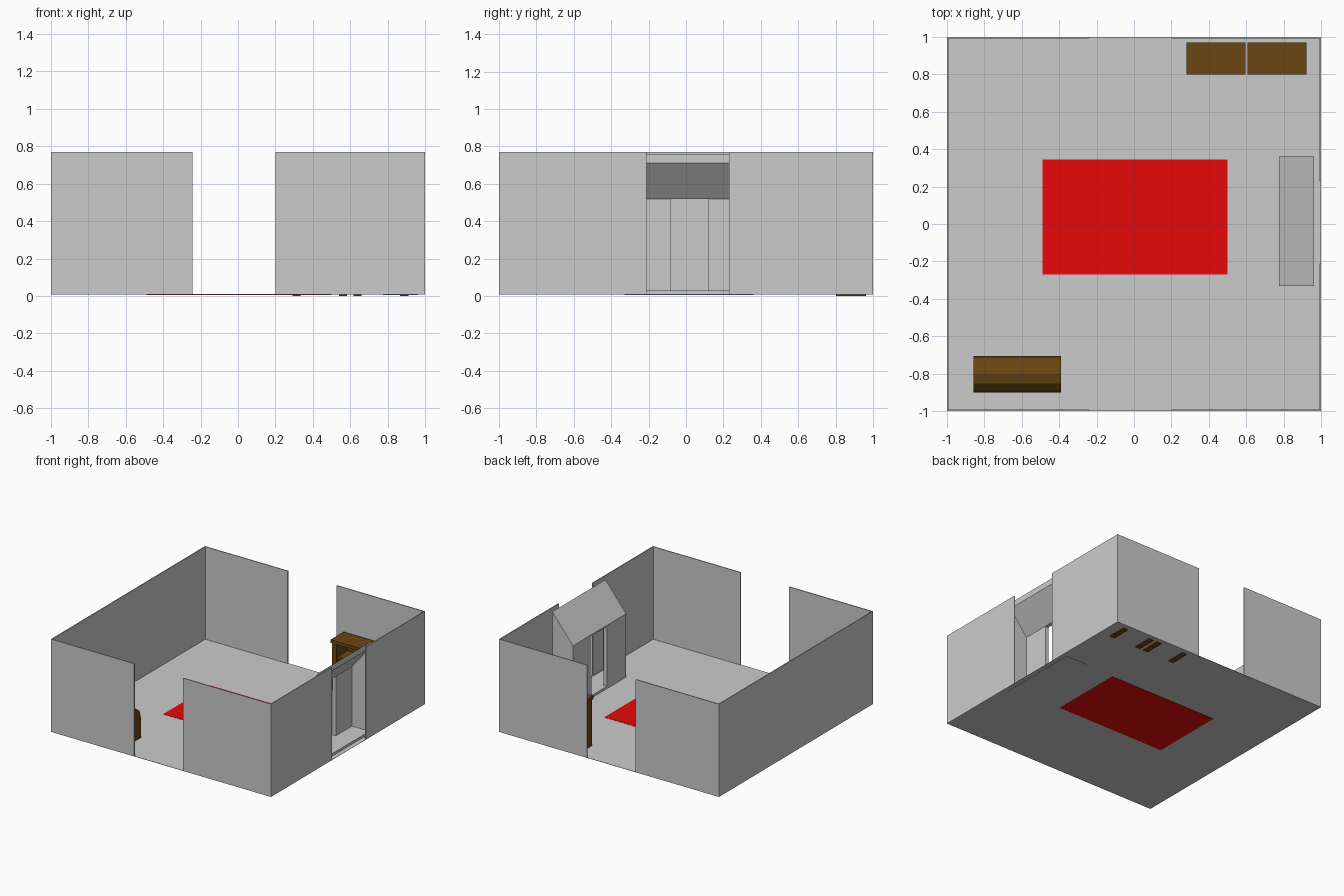
import bpy, bmesh, math

if "Cube" in bpy.data.objects:
    bpy.data.objects.remove(bpy.data.objects["Cube"])

def material(name, rgb):
    m = bpy.data.materials.new(name)
    m.diffuse_color = (*rgb, 1)
    m.use_nodes = True
    m.node_tree.nodes["Principled BSDF"].inputs["Base Color"].default_value = m.diffuse_color
    return m

RED = material("red_cloth", (0.8, 0.003, 0.003))
BROWN = material("brown_wood", (0.144, 0.062, 0.006))

def prism(name, profile, axis, a, b, mat=None):
    """Extrude a 2D profile along x, y or z from a to b."""
    def place(p, t):
        return {"x": (t, p[0], p[1]), "y": (p[0], t, p[1]), "z": (p[0], p[1], t)}[axis]
    bm = bmesh.new()
    lo = [bm.verts.new(place(p, a)) for p in profile]
    hi = [bm.verts.new(place(p, b)) for p in profile]
    n = len(profile)
    bm.faces.new(lo)
    bm.faces.new(hi)
    for i in range(n):
        j = (i + 1) % n
        bm.faces.new((lo[i], lo[j], hi[j], hi[i]))
    bmesh.ops.recalc_face_normals(bm, faces=bm.faces)
    me = bpy.data.meshes.new(name)
    bm.to_mesh(me)
    bm.free()
    ob = bpy.data.objects.new(name, me)
    bpy.context.collection.objects.link(ob)
    if mat:
        me.materials.append(mat)
    return ob

def box(name, x0, x1, y0, y1, z0, z1, mat=None):
    return prism(name, [(x0, y0), (x1, y0), (x1, y1), (x0, y1)], "z", z0, z1, mat)

def cut(ob, cutter):
    m = ob.modifiers.new("cut", "BOOLEAN")
    m.operation, m.solver, m.object = "DIFFERENCE", "EXACT", cutter
    cutter.hide_render = True
    cutter.hide_set(True)

FLOOR, TOP, T = 0.01, 0.77, 0.008

# floor and rug
box("floor", -1, 1, -1, 1, FLOOR - 0.002, FLOOR)
box("rug", -0.49, 0.5, -0.27, 0.345, FLOOR - 0.004, FLOOR + 0.002, RED)

# walls with openings front, back and right
for side, y in (("front", -1), ("back", 1 - T)):
    box(side + "_wall_left", -1, -0.243, y, y + T, FLOOR, TOP)
    box(side + "_wall_right", 0.2, 1, y, y + T, FLOOR, TOP)
box("left_wall", -1, -1 + T, -1 + T, 1 - T, FLOOR, TOP)
box("right_wall_front", 1 - T, 1, -1 + T, -0.21, FLOOR, TOP)
box("right_wall_back", 1 - T, 1, 0.23, 1 - T, FLOOR, TOP)

# fireplace: hollow, sloped hood, open at the back, slot in the front
hearth = prism("fireplace", [(0.775, 0.005), (0.963, 0.005), (0.963, 0.76), (0.775, 0.53)],
               "y", -0.33, 0.36)
cut(hearth, prism("fireplace_hollow_cutter",
                  [(0.805, 0.03), (1.0, 0.03), (1.0, 0.757), (0.805, 0.519)], "y", -0.3, 0.33))
cut(hearth, box("fireplace_slot_cutter", 0.7, 0.85, -0.08, 0.12, 0.03, 0.519))

# two shelf cabinets against the back wall
for k, x in enumerate((0.28, 0.607), 1):
    n = f"cabinet_{k}_"
    box(n + "top", x, x + 0.315, 0.80, 0.97, 0.395, 0.42, BROWN)
    for s, dx in (("left", 0.01), ("right", 0.26)):
        box(n + s + "_side", x + dx, x + dx + 0.043, 0.803, 0.963, 0, 0.395, BROWN)
    box(n + "back", x + 0.053, x + 0.26, 0.945, 0.963, 0.02, 0.395, BROWN)
    for i, z in enumerate((0.02, 0.145, 0.27), 1):
        box(f"{n}shelf_{i}", x + 0.053, x + 0.26, 0.81, 0.945, z, z + 0.02, BROWN)

# chest with rounded lid
cy, r, spring = -0.8025, 0.0975, 0.18
arc = [(cy + r * math.cos(math.radians(a)), spring + r * math.sin(math.radians(a)))
       for a in range(0, 181, 30)]
prism("chest", [(cy - r, FLOOR), (cy + r, FLOOR)] + arc, "x", -0.857, -0.39, BROWN)
